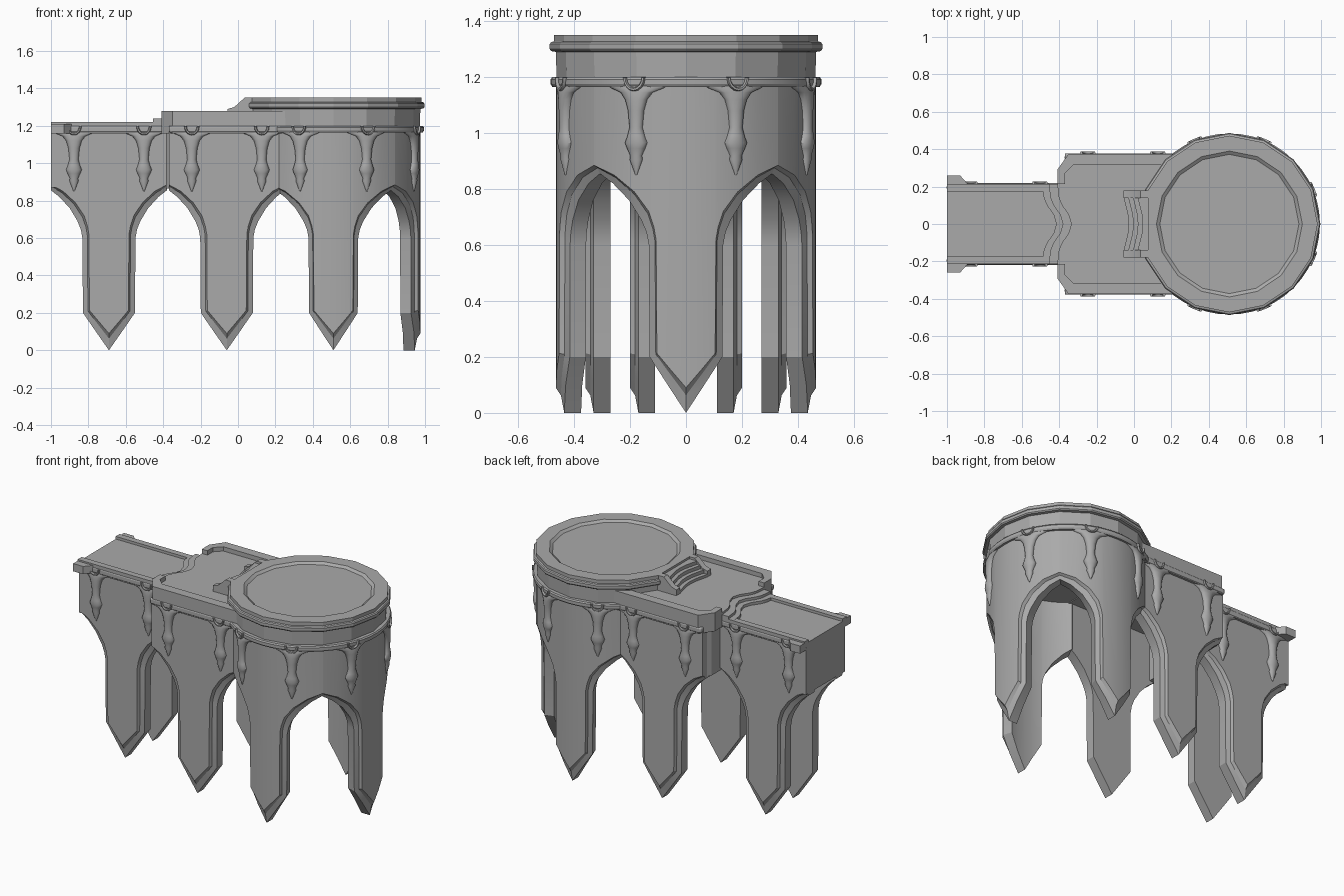
import bpy, bmesh, math
from math import sin, cos, pi, asin, radians

if "Cube" in bpy.data.objects:
    bpy.data.objects.remove(bpy.data.objects["Cube"])

stone = bpy.data.materials.new("grey_stone")
stone.use_nodes = True
GREY = (0.4, 0.4, 0.4, 1)
stone.diffuse_color = GREY
stone.node_tree.nodes["Principled BSDF"].inputs["Base Color"].default_value = GREY

TX, TR = 0.51, 0.465          # tower centre and wall radius


def finish(name, bm, angle=30):
    bmesh.ops.remove_doubles(bm, verts=bm.verts, dist=0.0004)
    bmesh.ops.recalc_face_normals(bm, faces=bm.faces)
    me = bpy.data.meshes.new(name)
    bm.to_mesh(me)
    bm.free()
    me.materials.append(stone)
    ob = bpy.data.objects.new(name, me)
    bpy.context.collection.objects.link(ob)
    bpy.ops.object.select_all(action='DESELECT')
    ob.select_set(True)
    bpy.context.view_layer.objects.active = ob
    bpy.ops.object.shade_smooth_by_angle(angle=radians(angle))
    return ob


def loft(name, rings, angle=30, cap=True):
    """Skin a series of closed rings."""
    bm = bmesh.new()
    vs = [[bm.verts.new(p) for p in r] for r in rings]
    n = len(rings[0])
    for a, b in zip(vs, vs[1:]):
        for i in range(n):
            j = (i + 1) % n
            bm.faces.new((a[i], a[j], b[j], b[i]))
    if cap:
        bm.faces.new(vs[0])
        bm.faces.new(vs[-1])
    return finish(name, bm, angle)


def prism(name, pts, z0, z1, bevel=0):
    ob = loft(name, [[(x, y, z) for x, y in pts] for z in (z0, z1)])
    if bevel:
        m = ob.modifiers.new("bevel", 'BEVEL')
        m.width, m.segments = bevel, 2
    return ob


def rect(x0, x1, y0, y1):
    return [(x0, y0), (x1, y0), (x1, y1), (x0, y1)]


# Placement: u along the wall, d depth into it, z up
def flat(cx, y0, s):
    return lambda u, d, z: (cx + u, s * (y0 - d), z)


def curved(deg):
    def place(u, d, z):
        w = abs(u) + max(0, abs(u) - 0.142) * 0.113
        a = radians(deg) + math.copysign(asin(w / TR), u)
        return (TX + (TR - d) * cos(a), (TR - d) * sin(a), z)
    return place


# Pier outlines: inset face and full body, half widths and heights
INSET = [(0, .09), (.053, .152), (.104, .213), (.107, .62), (.115, .665),
         (.133, .72), (.18, .79), (.245, .85), (.31, .885)]
BODY = [(0, 0), (.07, .1), (.139, .2), (.142, .60), (.15, .645),
        (.168, .69), (.21, .76), (.265, .82), (.31, .855)]


def pier(name, place):
    rings = []
    stations = list(zip(INSET, BODY))
    both = [(-1, s) for s in stations[:0:-1]] + [(1, s) for s in stations]
    for k, ((a, za), (b, zb)) in both:
        rings.append([place(k * a, 0, 1.19), place(k * a, 0, za),
                      place(k * (a + .6 * (b - a) * .4), .018, za - .3 * (za - zb)),
                      place(k * b, .03, zb), place(k * b, .09, zb),
                      place(k * b, .09, 1.19)])
    loft(name, rings, 28)


# Hanging ornament: height, half width, thickness
DRIP = [(1.175, .125, .012), (1.16, .10, .018), (1.145, .062, .022), (1.12, .042, .024),
        (1.08, .030, .024), (1.02, .024, .022), (.99, .032, .026), (.965, .042, .028),
        (.945, .034, .024), (.92, .022, .018), (.905, .024, .018), (.85, .003, .004)]


def drip(name, place):
    rings = []
    for z, w, t in DRIP:
        arc = [pi * i / 8 for i in range(9)]
        rings.append([place(w * cos(a), -t * sin(a), z) for a in arc]
                     + [place(-w, .01, z), place(w, .01, z)])
    loft(name, rings, 40)
    # small scoop lip where the ornament meets the cornice
    lip = []
    for i in range(9):
        a = pi + pi * i / 8
        cu, cz = .034 * cos(a), 1.198 + .042 * sin(a)
        lip.append([place(cu + .007 * cos(b) * cos(a), -.02 - .009 * sin(b),
                          cz + .007 * cos(b) * sin(a))
                    for b in [2 * pi * j / 6 for j in range(6)]])
    loft(name + "_lip", lip, 50)


# Straight spans: piers, ornaments and cornices on both sides
for side, s in (("front", -1), ("back", 1)):
    for span, cx, y0 in (("narrow", -.69, .20), ("middle", -.06, .36)):
        pier(f"{span}_{side}_pier", flat(cx, y0, s))
        for k in (-1, 1):
            drip(f"{span}_{side}_ornament", flat(cx + k * .187, y0, s))
        prism(f"{span}_{side}_cornice",
              rect(cx - .31, cx + .31, s * (y0 - .03), s * (y0 + .018)), 1.165, 1.2, .008)
    # End bracket of the narrow span
    prism(f"end_bracket_{side}", [(-1, s * .19), (-1, s * .26), (-.93, s * .26),
                                  (-.89, s * .215), (-.89, s * .19)], 1.16, 1.21)

# Tower: three piers, ornaments and ring cornice
for name, deg in (("front", -90), ("right", 0), ("back", 90)):
    pier(f"tower_{name}_pier", curved(deg))
for deg in (-112.5, -67.5, -22.5, 22.5, 67.5, 112.5):
    drip("tower_ornament", curved(deg))


def ring(r, z, n, flat_side=False):
    pts = []
    for i in range(n):
        x = r * cos(2 * pi * i / n)
        if flat_side:
            x = max(x, -r * cos(pi / 8))
        pts.append((TX + x, r * sin(2 * pi * i / n), z))
    return pts


loft("tower_cornice", [ring(r, z, 48) for r, z in
     ((.44, 1.165), (.478, 1.165), (.484, 1.175), (.484, 1.192), (.478, 1.2), (.44, 1.2))])
DRUM = [(.462, 1.18), (.465, 1.29), (.482, 1.293), (.487, 1.3), (.487, 1.318),
        (.482, 1.325), (.472, 1.328), (.472, 1.35), (.39, 1.35), (.372, 1.337)]
loft("tower_platform", [ring(r, z, 16, r > .4) for r, z in DRUM], 15)


# Wavy edge shared by the lower steps and middle deck
WAVE = [(.215, 0), (.14, .008), (.1, .025), (.05, .06), (0, .075)]


def wave_edge(x, amp=1):
    half = [(x + w * amp, y) for y, w in WAVE]
    return half + [(px, -py) for px, py in half[-2::-1]]


# Narrow deck with raised kerbs and closed end
prism("narrow_deck", rect(-1, -.36, -.215, .215), 1.16, 1.203)
prism("narrow_end_wall", rect(-1, -.95, -.2, .2), .87, 1.18)
for s in (-1, 1):
    prism("narrow_kerb", rect(-1, -.39, s * .175, s * .215), 1.2, 1.22)

# Middle deck with kerbs that turn the corner
corner = [(.26, .375), (-.35, .375), (-.41, .29)]
prism("middle_deck", corner + wave_edge(-.41) + [(x, -y) for x, y in corner[::-1]], 1.16, 1.252)
kerb = corner + [(-.41, .215), (-.37, .215), (-.37, .27), (-.325, .315), (.26, .315)]
for s in (-1, 1):
    prism("middle_kerb", [(x, s * y) for x, y in kerb], 1.245, 1.28)
end_wall = [(-.34, .36), (-.385, .29), (-.385, -.29), (-.34, -.36),
            (-.31, -.33), (-.345, -.27), (-.345, .27), (-.31, .33)]
prism("middle_end_wall", end_wall, .865, 1.18)

# Lower steps
for x, z in ((-.49, 1.221), (-.455, 1.238)):
    prism("lower_step", wave_edge(x) + [(-.3, -.215), (-.3, .215)], 1.19, z)

# Upper steps with stepped cheeks
for i in range(4):
    x = -.055 + i * .025
    prism("upper_step", [(x, .14), (x + .022, .05), (x + .026, 0), (x + .022, -.05),
                         (x, -.14), (.1, -.14), (.1, .14)], 1.24, 1.27 + i * .022)
for s in (-1, 1):
    profile = [(-.055, 1.24), (-.055, 1.29), (-.02, 1.3), (.035, 1.35), (.08, 1.35), (.08, 1.24)]
    loft("step_cheek", [[(x, s * y, z) for x, z in profile] for y in (.14, .178)])
